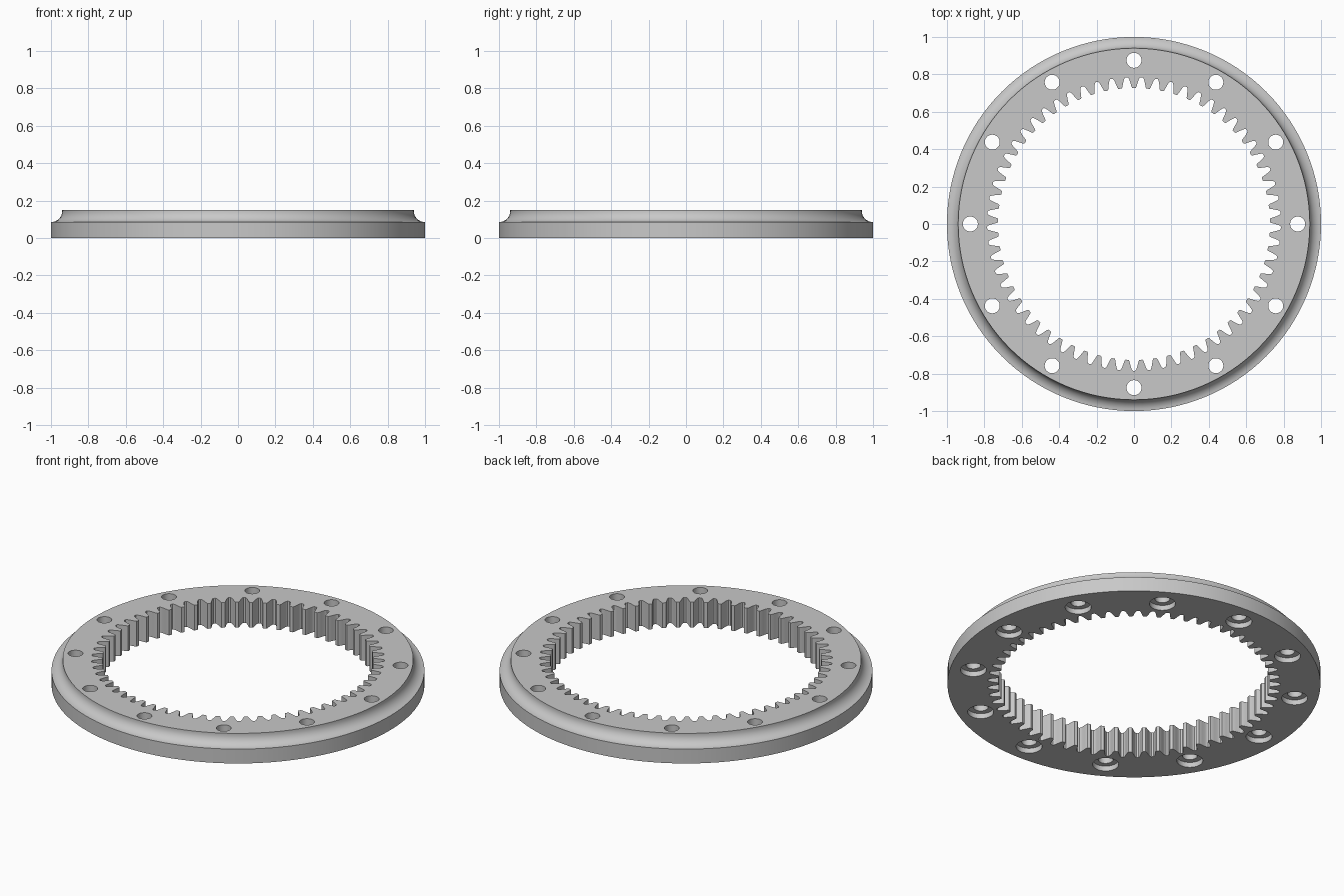
import bpy, bmesh
from math import sin, cos, pi, tau

cube = bpy.data.objects.get("Cube")
if cube:
    bpy.data.objects.remove(cube, do_unlink=True)

# Single plain grey material
grey = bpy.data.materials.new("plain grey")
grey.use_nodes = True
colour = (0.58, 0.58, 0.58, 1)
grey.diffuse_color = colour
grey.node_tree.nodes["Principled BSDF"].inputs["Base Color"].default_value = colour


def circle(r, z, n, cx=0, cy=0):
    return [(cx + r * cos(tau * i / n), cy + r * sin(tau * i / n), z) for i in range(n)]


def loft(name, loops):
    """Closed solid through a stack of matching loops."""
    bm = bmesh.new()
    rings = [[bm.verts.new(p) for p in loop] for loop in loops]
    n = len(rings[0])
    for low, high in zip(rings, rings[1:]):
        for i in range(n):
            j = (i + 1) % n
            bm.faces.new((low[i], low[j], high[j], high[i]))
    bm.faces.new(rings[0][::-1])
    bm.faces.new(rings[-1])
    bmesh.ops.recalc_face_normals(bm, faces=bm.faces)
    mesh = bpy.data.meshes.new(name)
    bm.to_mesh(mesh)
    bm.free()
    mesh.materials.append(grey)
    obj = bpy.data.objects.new(name, mesh)
    bpy.context.collection.objects.link(obj)
    return obj


def cut(target, cutter):
    cutter.hide_render = True
    mod = target.modifiers.new("cut", 'BOOLEAN')
    mod.operation = 'DIFFERENCE'
    mod.solver = 'EXACT'
    mod.object = cutter
    bpy.context.view_layer.objects.active = target
    bpy.ops.object.modifier_apply(modifier=mod.name)
    bpy.data.objects.remove(cutter, do_unlink=True)


# Outer body: straight rim, then a concave cove up to the top face
HEIGHT, COVE = 0.15, 0.06
profile = [(1, 0)]
for i in range(9):
    a = pi / 2 * i / 8
    profile.append((1 - COVE * sin(a), 0.145 - COVE * cos(a)))
profile.append((1 - COVE, HEIGHT))
ring = loft("ring_gear", [circle(r, z, 128) for r, z in profile])

# Internal teeth: half profile as (fraction of pitch, radius), mirrored
TEETH = 61
half = [(0.12, 0.727), (0.17, 0.733), (0.24, 0.752), (0.31, 0.77), (0.37, 0.781), (0.43, 0.785)]
tooth = [(-f, r) for f, r in reversed(half)] + half
outline = []
for k in range(TEETH):
    for f, r in tooth:
        a = pi / 2 + tau * (k + f) / TEETH
        outline.append((r * cos(a), r * sin(a)))
bore = loft("tooth_cutter", [[(x, y, z) for x, y in outline] for z in (-0.1, 0.3)])
cut(ring, bore)

# Twelve bolt holes with counterbores in the underside
for k in range(12):
    a = tau * k / 12
    cx, cy = 0.875 * cos(a), 0.875 * sin(a)
    steps = [(0.07, -0.1), (0.07, 0.03), (0.04, 0.03), (0.04, 0.3)]
    cut(ring, loft("bolt_cutter", [circle(r, z, 32, cx, cy) for r, z in steps]))

# Smooth curved walls, crisp edges
bpy.ops.object.select_all(action='DESELECT')
ring.select_set(True)
bpy.context.view_layer.objects.active = ring
bpy.ops.object.shade_smooth_by_angle(angle=pi / 6)
